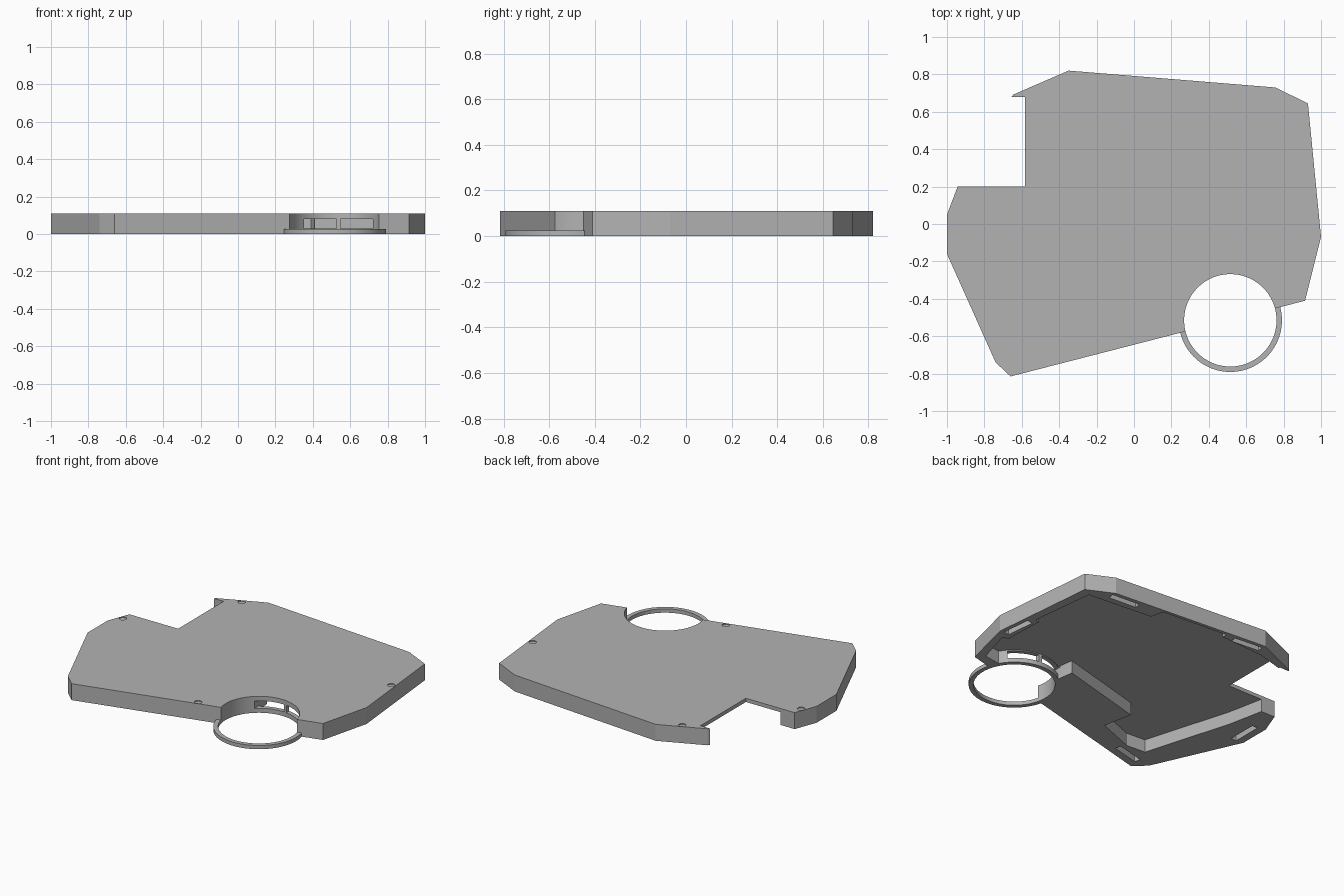
import bpy, bmesh, math
from mathutils import Matrix, Vector

if "Cube" in bpy.data.objects:
    bpy.data.objects.remove(bpy.data.objects["Cube"])

HEIGHT, PLATE = 0.11, 0.025
RING_X, RING_Y, RING_IN, RING_OUT = 0.515, -0.515, 0.247, 0.276

grey = bpy.data.materials.new("mid grey")
grey.use_nodes = True
grey.diffuse_color = (0.45, 0.45, 0.45, 1)
grey.node_tree.nodes["Principled BSDF"].inputs["Base Color"].default_value = (0.45, 0.45, 0.45, 1)


def arc(radius, start, end, steps):
    angles = [math.radians(start + (end - start) * i / steps) for i in range(steps + 1)]
    return [(RING_X + radius * math.cos(a), RING_Y + radius * math.sin(a)) for a in angles]


def prism(name, points, low, high):
    """Extrude a flat outline between two heights."""
    bm = bmesh.new()
    face = bm.faces.new([bm.verts.new((x, y, low)) for x, y in points])
    made = bmesh.ops.extrude_face_region(bm, geom=[face])["geom"]
    verts = [v for v in made if isinstance(v, bmesh.types.BMVert)]
    bmesh.ops.translate(bm, verts=verts, vec=(0, 0, high - low))
    bmesh.ops.recalc_face_normals(bm, faces=bm.faces)
    mesh = bpy.data.meshes.new(name)
    bm.to_mesh(mesh)
    bm.free()
    mesh.materials.append(grey)
    obj = bpy.data.objects.new(name, mesh)
    bpy.context.collection.objects.link(obj)
    return obj


def box(name, x, y, length, width, angle, low, high):
    """Rectangular block turned about its own centre."""
    turn = Matrix.Rotation(math.radians(angle), 2)
    corners = [(-1, -1), (1, -1), (1, 1), (-1, 1)]
    points = [Vector((x, y)) + turn @ Vector((a * length / 2, b * width / 2)) for a, b in corners]
    return prism(name, points, low, high)


def cut(target, cutter):
    """Subtract the cutter, then remove it."""
    mod = target.modifiers.new("cut", "BOOLEAN")
    mod.operation = "DIFFERENCE"
    mod.solver = "EXACT"
    mod.object = cutter
    bpy.context.view_layer.objects.active = target
    bpy.ops.object.modifier_apply(modifier=mod.name)
    bpy.data.objects.remove(cutter)


def shade(obj):
    bpy.ops.object.select_all(action="DESELECT")
    obj.select_set(True)
    bpy.context.view_layer.objects.active = obj
    bpy.ops.object.shade_smooth_by_angle(angle=math.radians(10))


# Cover slab with the side notch
cover = prism("cover", [
    (-0.66, -0.815), (0.915, -0.41), (1, -0.07),
    (0.93, 0.645), (0.755, 0.73), (-0.35, 0.82), (-0.645, 0.692), (-0.655, 0.68),
    (-0.583, 0.68), (-0.583, 0.2), (-0.943, 0.2), (-1, 0.05), (-1, -0.16),
    (-0.74, -0.74)], 0, HEIGHT)

# Round opening
cut(cover, prism("opening_cutter", arc(RING_IN, 0, 357, 119), -0.1, 0.3))

# Hollow underside, following the ring wall behind the opening
cut(cover, prism("pocket_cutter", [
    (-0.65, 0.65), (-0.4, 0.72), (-0.08, 0.74), (-0.08, 0.775), (0.39, 0.74),
    (0.41, 0.65), (0.87, 0.61), (0.92, 0.17), (0.89, 0.16), (0.9, -0.11),
    (0.94, -0.12), (0.87, -0.36)] + arc(RING_OUT, 30, 125, 30) + [
    (0.34, -0.18), (-0.26, -0.34), (-0.22, -0.54), (-0.48, -0.64),
    (-0.615, -0.63), (-0.79, -0.04), (-0.86, 0.3), (-0.65, 0.3)],
    -0.1, HEIGHT - PLATE))

# Two windows in the ring wall
for x in (0.44, 0.635):
    cut(cover, box("window_cutter", x, -0.31, 0.175, 0.17, 0, 0.03, 0.079))

# Latch slots in the underside rim
for x, y, angle in [(0.657, 0.69, -4), (0.942, 0.03, 96), (-0.25, 0.765, -5),
                    (-0.93, -0.07, 90), (-0.55, -0.715, 14)]:
    cut(cover, box("slot_cutter", x, y, 0.2, 0.04, angle, -0.1, 0.05))

# Shallow round dimples on the top
for x, y in [(-0.488, 0.735), (0.938, 0.28), (-0.942, 0.13), (0.118, -0.59)]:
    dot = [(x + 0.023 * math.cos(i * math.tau / 24), y + 0.023 * math.sin(i * math.tau / 24))
           for i in range(24)]
    cut(cover, prism("dimple_cutter", dot, HEIGHT - 0.006, 0.2))
shade(cover)

# Thin ring around the base of the opening
ring = prism("base_ring", arc(RING_OUT, 0, 357, 119), 0, PLATE)
cut(ring, prism("ring_cutter", arc(RING_IN, 0, 357, 119), -0.1, 0.2))
shade(ring)
